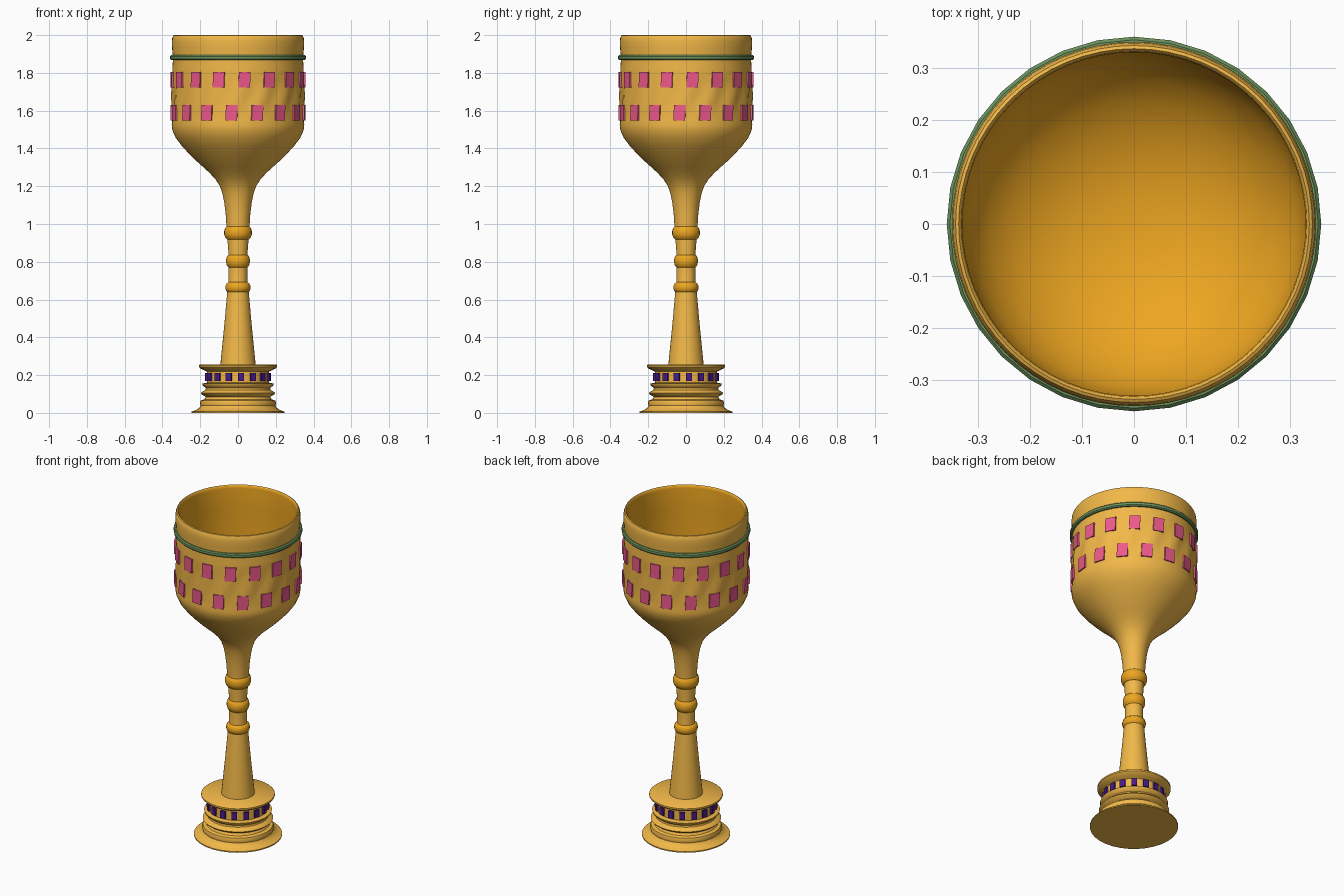
import bpy, bmesh
from math import cos, sin, pi, radians, exp

if "Cube" in bpy.data.objects:
    bpy.data.objects.remove(bpy.data.objects["Cube"])


def material(name, rgb):
    m = bpy.data.materials.new(name)
    m.diffuse_color = (*rgb, 1)
    m.use_nodes = True
    m.node_tree.nodes["Principled BSDF"].inputs["Base Color"].default_value = m.diffuse_color
    return m


GOLD = material("gold", (0.89, 0.48, 0.065))
DEEP = material("deep_gold", (0.85, 0.38, 0.015))
PINK = material("pink_gem", (0.85, 0.10, 0.26))
PURPLE = material("purple_gem", (0.07, 0.01, 0.26))
GREEN = material("green_enamel", (0.15, 0.29, 0.11))


def finish(name, bm, mats, angle=40):
    bmesh.ops.recalc_face_normals(bm, faces=bm.faces[:])
    me = bpy.data.meshes.new(name)
    bm.to_mesh(me)
    bm.free()
    ob = bpy.data.objects.new(name, me)
    bpy.context.collection.objects.link(ob)
    for m in mats:
        me.materials.append(m)
    bpy.ops.object.select_all(action='DESELECT')
    ob.select_set(True)
    bpy.context.view_layer.objects.active = ob
    bpy.ops.object.shade_smooth_by_angle(angle=radians(angle))
    return ob


def lathe(name, profile, mats, n=32, loop=False, relief=None, split=None):
    """Spin (r, z) points; r = 0 closes to a pole. Bands from index split use mats[1]."""
    bm = bmesh.new()
    rings = []
    for r, z in profile:
        if r == 0:
            rings.append([bm.verts.new((0, 0, z))] * n)
            continue
        ring = []
        for i in range(n):
            a = 2 * pi * i / n
            q = r + (relief(a, z) if relief and r > 0.34 else 0)
            ring.append(bm.verts.new((q * cos(a), q * sin(a), z)))
        rings.append(ring)
    for k in range(len(rings) if loop else len(rings) - 1):
        p, q = rings[k], rings[(k + 1) % len(rings)]
        for i in range(n):
            j = (i + 1) % n
            vs = list(dict.fromkeys((p[i], p[j], q[j], q[i])))
            f = bm.faces.new(vs)
            f.material_index = int(split is not None and k >= split)
    return finish(name, bm, mats)


def gem_row(name, r0, r1, z0, z1, centre, width, mat, slant=0):
    """Sixteen curved tiles around the axis."""
    bm = bmesh.new()
    for k in range(16):
        a = radians(-90 + centre + 22.5 * k)
        h = radians(width / 2)
        corners = []
        for r, s in ((r0, 1), (r1, 0.94)):
            for da, z in ((-h, z0), (h, z0), (h, z1), (-h, z1)):
                t = a + da * s + radians(slant) * (1 if z == z1 else -1)
                corners.append(bm.verts.new((r * cos(t), r * sin(t), z)))
        for f in ((0, 1, 2, 3), (4, 5, 6, 7), (0, 1, 5, 4),
                  (1, 2, 6, 5), (2, 3, 7, 6), (3, 0, 4, 7)):
            bm.faces.new([corners[i] for i in f])
    finish(name, bm, [mat], 20)


def swirl(a, z):
    """Diagonal flutes running from the lower gem row to the upper one."""
    t = max(-1.0, min(1.0, (z - 1.677) / 0.0875))
    phase = a + pi / 2 - radians(5.6) * t
    fade = exp(-((z - 1.677) / 0.1) ** 4)
    return 0.006 * fade * cos(16 * phase)


# Bowl: outside with swirled band, rounded lip, and darker inside
outer = [(0, 0.98), (0.061, 0.98), (0.064, 1.04), (0.072, 1.11), (0.082, 1.16),
         (0.096, 1.20), (0.118, 1.235), (0.15, 1.27), (0.185, 1.302), (0.222, 1.335),
         (0.262, 1.375), (0.299, 1.415), (0.33, 1.457), (0.347, 1.495), (0.351, 1.525)]
outer += [(0.348, 1.55 + 0.025 * i) for i in range(12)]
outer += [(0.345, 1.86), (0.346, 1.90), (0.349, 1.93), (0.350, 1.965), (0.348, 1.985),
          (0.343, 1.997), (0.337, 2.0), (0.332, 1.995)]
inner = [(0.330, 1.98), (0.333, 1.85), (0.334, 1.6), (0.330, 1.52), (0.312, 1.46),
         (0.278, 1.41), (0.235, 1.37), (0.18, 1.337), (0.12, 1.315), (0.06, 1.303), (0, 1.30)]
lathe("bowl", outer + inner, [GOLD, DEEP], n=64, relief=swirl, split=len(outer) - 1)

# Green band under the lip
lathe("green_band", [(0.34, 1.868), (0.354, 1.868), (0.360, 1.874), (0.360, 1.888),
                     (0.354, 1.894), (0.34, 1.894)], [GREEN], loop=True)

# Pink gem rows on the bowl
gem_row("upper_gems", 0.335, 0.357, 1.722, 1.806, 5.6, 10.6, PINK, 0.3)
gem_row("lower_gems", 0.335, 0.357, 1.547, 1.630, -5.6, 10.6, PINK, 0.3)

# Stem
lathe("stem", [(0, 0.24), (0.095, 0.24), (0.092, 0.27), (0.073, 0.46), (0.057, 0.64),
               (0.050, 0.69), (0.050, 0.77), (0.050, 0.84), (0.056, 0.92),
               (0.056, 0.985), (0, 0.985)], [GOLD])

# Rounded stem rings
for i, (z0, z1, r) in enumerate([(0.635, 0.692, 0.066), (0.768, 0.840, 0.063),
                                 (0.918, 0.990, 0.073)]):
    h, b = z1 - z0, 0.016
    lathe(f"stem_ring_{i + 1}",
          [(0.04, z0), (r - b, z0), (r - b * 0.3, z0 + h * 0.15), (r, z0 + h * 0.38),
           (r, z1 - h * 0.38), (r - b * 0.3, z1 - h * 0.15), (r - b, z1), (0.04, z1)],
          [DEEP], loop=True)

# Stepped foot
lathe("foot", [(0, 0), (0.247, 0), (0.247, 0.007), (0.225, 0.014), (0.205, 0.027),
               (0.199, 0.038), (0.202, 0.052), (0.197, 0.066), (0.178, 0.072),
               (0.170, 0.085), (0.190, 0.096), (0.197, 0.105), (0.188, 0.113),
               (0.172, 0.122), (0.170, 0.132), (0.188, 0.146), (0.190, 0.155),
               (0.165, 0.160), (0.165, 0.218), (0.180, 0.226), (0.200, 0.236),
               (0.206, 0.243), (0.206, 0.252), (0.200, 0.257), (0, 0.257)], [GOLD])

# Purple gems on the foot
gem_row("foot_gems", 0.155, 0.176, 0.168, 0.212, 5.6, 11, PURPLE)
